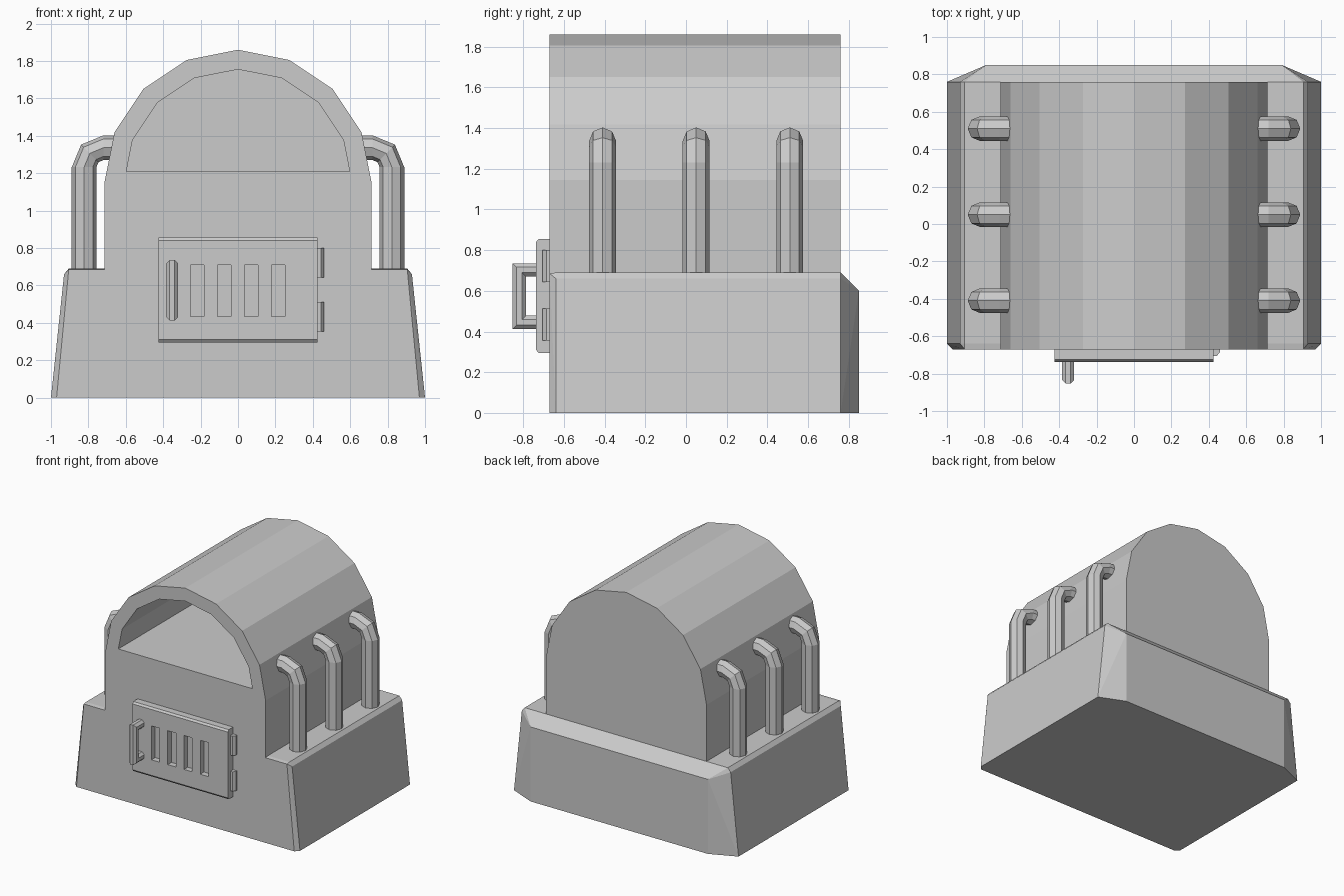
import bpy, bmesh, math
from mathutils import Vector

if "Cube" in bpy.data.objects:
    bpy.data.objects.remove(bpy.data.objects["Cube"])


def finish(name, bm):
    bmesh.ops.recalc_face_normals(bm, faces=bm.faces)
    me = bpy.data.meshes.new(name)
    bm.to_mesh(me)
    bm.free()
    ob = bpy.data.objects.new(name, me)
    bpy.context.collection.objects.link(ob)
    return ob


def hull(name, pts):
    bm = bmesh.new()
    for p in pts:
        bm.verts.new(p)
    bmesh.ops.convex_hull(bm, input=bm.verts)
    bmesh.ops.dissolve_limit(bm, angle_limit=0.01, verts=bm.verts, edges=bm.edges)
    return finish(name, bm)


def box(name, x0, x1, y0, y1, z0, z1):
    return hull(name, [(x, y, z) for x in (x0, x1) for y in (y0, y1) for z in (z0, z1)])


def tube(name, rings, v, r, phase=0.0, n=8):
    """rings: (centre, u) pairs; each section is spanned by u and v."""
    bm = bmesh.new()
    loops = []
    for c, u in rings:
        loops.append([bm.verts.new(Vector(c)
                      + Vector(u) * r * math.cos(phase + i * math.tau / n)
                      + Vector(v) * r * math.sin(phase + i * math.tau / n)) for i in range(n)])
    for a, b in zip(loops, loops[1:]):
        for i in range(n):
            j = (i + 1) % n
            bm.faces.new((a[i], a[j], b[j], b[i]))
    bm.faces.new(loops[0])
    bm.faces.new(loops[-1])
    return finish(name, bm)


def boolean(ob, cutter, op):
    """Apply a boolean and remove the helper."""
    m = ob.modifiers.new("bool", 'BOOLEAN')
    m.object, m.operation, m.solver = cutter, op, 'EXACT'
    bpy.context.view_layer.objects.active = ob
    bpy.ops.object.modifier_apply(modifier=m.name)
    bpy.data.objects.remove(cutter)


def arch(r, zc=1.145):
    return [(r * math.cos(i * math.pi / 8), zc + r * math.sin(i * math.pi / 8)) for i in range(9)]


# Tapered base with cut corners and sloped rear edge
half = [(.97, -.67, 0), (1, -.64, 0), (1, .76, 0), (.79, .85, 0),
        (.905, -.67, .685), (.93, -.64, .66), (.93, .76, .66), (.79, .85, .6),
        (.905, -.64, .69), (.905, .76, .69)]
body = hull("furnace_body", [(s * x, y, z) for x, y, z in half for s in (-1, 1)])

# Arched upper body, joined to the base
outer = arch(.715) + [(-.715, .3), (.715, .3)]
vault = hull("vault", [(x, y, z) for x, z in outer for y in (-.67, .76)])
boolean(body, vault, 'UNION')

# Arched cavity open at the front
inner = arch(.61)[1:-1] + [(.597, 1.21), (-.597, 1.21)]
cavity = hull("cavity", [(x, y, z) for x, z in inner for y in (-.9, .65)])
boolean(body, cavity, 'DIFFERENCE')
bm = bmesh.new()
bm.from_mesh(body.data)
bmesh.ops.dissolve_limit(bm, angle_limit=0.01, verts=bm.verts, edges=bm.edges)
bm.to_mesh(body.data)
bm.free()

# Bent side pipes
R, cx, cz = .105, .718, 1.232
for s in (-1, 1):
    for k, y in enumerate((-.41, .05, .51)):
        rings = [((s * (cx + R), y, .66), (s, 0, 0))]
        for a in (0, 45, 90):
            c, d = math.cos(math.radians(a)), math.sin(math.radians(a))
            rings.append(((s * (cx + R * c), y, cz + R * d), (s * c, 0, d)))
        rings.append(((s * .62, y, cz + R), (0, 0, 1)))
        tube(f"side_pipe_{'left' if s < 0 else 'right'}_{k + 1}", rings, (0, 1, 0), .066)

# Door with chamfered top and bottom edges and vent slots
door = hull("door", [(x, y, z) for x in (-.425, .425) for y, z in
            ((-.66, .295), (-.725, .295), (-.737, .31), (-.737, .84), (-.725, .855), (-.66, .855))])
for x in (-.255, -.11, .035, .18):
    boolean(door, box("slot", x, x + .072, -.8, -.69, .435, .708), 'DIFFERENCE')

# Hinges
for k, z in enumerate((.355, .643)):
    hull(f"hinge_{k + 1}", [(x, y, zz) for zz in (z, z + .157) for x, y in
         ((.40, -.66), (.46, -.66), (.46, -.685), (.443, -.705), (.40, -.705))])

# Door handle: mitred eight-sided bar
zl, zh, yb = .445, .703, -.82
tube("door_handle",
     [((-.352, -.72, zl), (0, 0, -1)), ((-.352, yb, zl), (0, -1, -1)),
      ((-.352, yb, zh), (0, -1, 1)), ((-.352, -.72, zh), (0, 0, 1))],
     (1, 0, 0), .0325 / math.cos(math.pi / 8), math.pi / 8)
